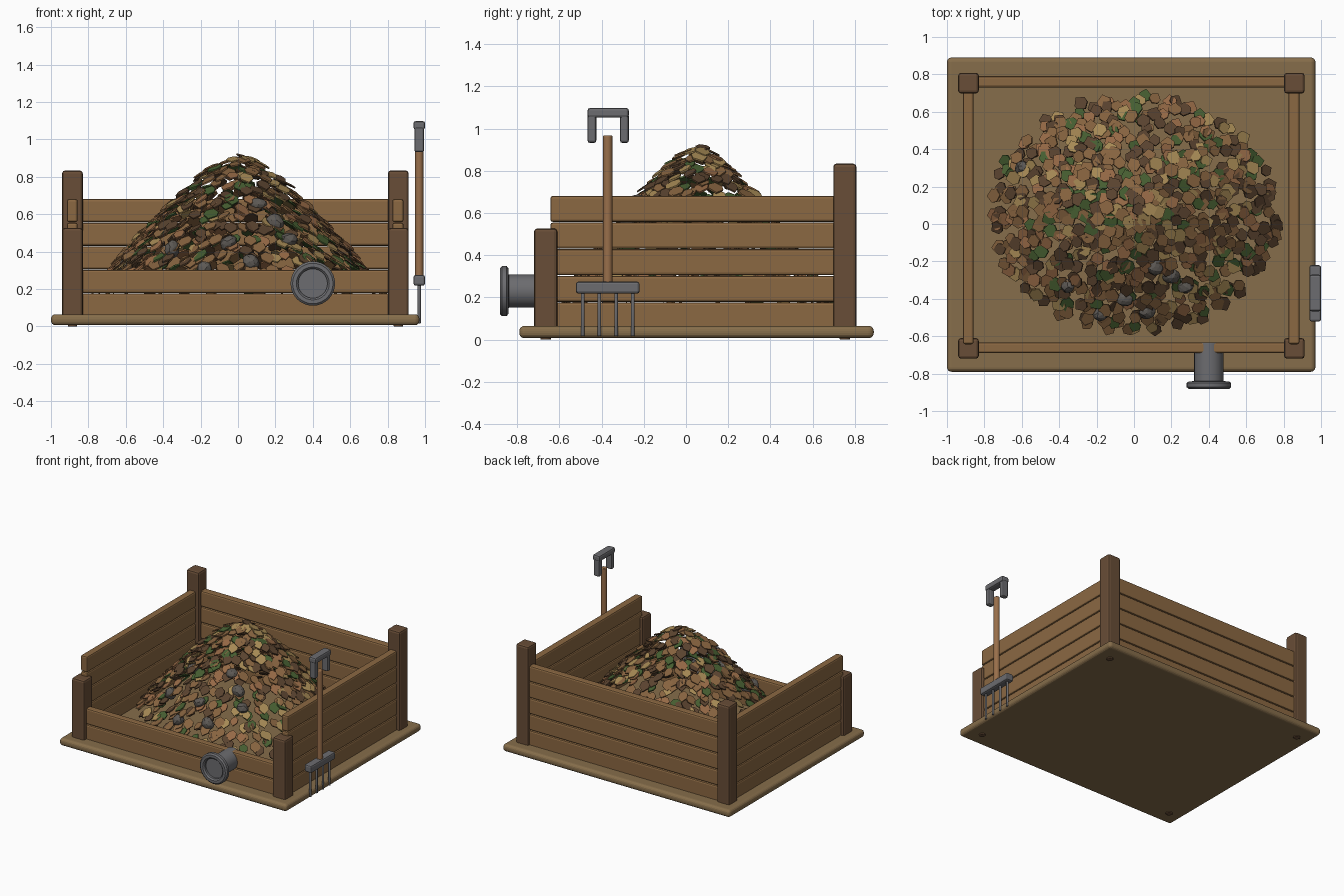
import bpy, bmesh, math, random
from mathutils import Vector, Matrix

if "Cube" in bpy.data.objects:
    bpy.data.objects.remove(bpy.data.objects["Cube"])

random.seed(7)


def material(name, rgb):
    m = bpy.data.materials.new(name)
    m.diffuse_color = (*rgb, 1)
    m.use_nodes = True
    m.node_tree.nodes["Principled BSDF"].inputs["Base Color"].default_value = m.diffuse_color
    return m


PLANK = material("plank wood", (0.26, 0.14, 0.055))
POST = material("post wood", (0.14, 0.075, 0.038))
BASE = material("base wood", (0.24, 0.155, 0.07))
HANDLE = material("handle wood", (0.32, 0.16, 0.07))
METAL = material("metal", (0.15, 0.15, 0.16))
STONE = material("stone", (0.11, 0.10, 0.09))


def finish(ob, name, mat, bevel=0.0, segments=2):
    ob.name = name
    ob.data.materials.append(mat)
    if bevel:
        b = ob.modifiers.new("bevel", "BEVEL")
        b.width, b.segments = bevel, segments
    return ob


def mesh_object(bm, name, mat):
    bmesh.ops.recalc_face_normals(bm, faces=bm.faces)
    me = bpy.data.meshes.new(name)
    bm.to_mesh(me)
    bm.free()
    ob = bpy.data.objects.new(name, me)
    bpy.context.collection.objects.link(ob)
    return finish(ob, name, mat)


def box(name, x, y, z, mat, bevel=0.012, segments=2):
    """Box from (min, max) pairs."""
    bm = bmesh.new()
    bmesh.ops.create_cube(bm, size=1)
    for v in bm.verts:
        v.co = [(lo + hi) / 2 + c * (hi - lo) for c, (lo, hi) in zip(v.co, (x, y, z))]
    ob = mesh_object(bm, name, mat)
    b = ob.modifiers.new("bevel", "BEVEL")
    b.width, b.segments = bevel, segments
    return ob


def rod(name, x, y, z0, z1, r, mat, sides=16):
    bpy.ops.mesh.primitive_cylinder_add(vertices=sides, radius=r, depth=z1 - z0,
                                        location=(x, y, (z0 + z1) / 2))
    bpy.ops.object.shade_smooth_by_angle()
    return finish(bpy.context.object, name, mat, 0.004)


# Base slab
box("base_board", (-1.0, 0.97), (-0.79, 0.89), (0.007, 0.065), BASE, 0.024, 4)

# Corner posts with small feet under the slab
for side, px in (("left", -0.885), ("right", 0.857)):
    for end, py, top in (("front", -0.665, 0.527), ("back", 0.753, 0.834)):
        box(f"{end}_{side}_post", (px - 0.055, px + 0.055), (py - 0.055, py + 0.055),
            (0.03, top), POST, 0.015)
        rod(f"{end}_{side}_foot", px, py, 0.0, 0.03, 0.025, POST)

# Stacked planks: five on the sides and back, two at the front
for i in range(5):
    z = (0.053 + i * 0.1262, 0.053 + i * 0.1262 + 0.1235)
    box(f"left_plank_{i + 1}", (-0.915, -0.857), (-0.643, 0.76), z, PLANK)
    box(f"right_plank_{i + 1}", (0.825, 0.885), (-0.643, 0.76), z, PLANK)
    box(f"back_plank_{i + 1}", (-0.87, 0.85), (0.73, 0.79), z, PLANK)
    if i < 2:
        box(f"front_plank_{i + 1}", (-0.87, 0.85), (-0.69, -0.633), z, PLANK)

# Outlet pipe: lathed profile (radius, y) with a rounded flange and recessed mouth
profile = [(0, -0.633), (0.078, -0.633), (0.078, -0.84), (0.108, -0.842), (0.119, -0.85),
           (0.119, -0.872), (0.108, -0.882), (0.088, -0.882), (0.078, -0.872),
           (0.078, -0.855), (0, -0.855)]
bm = bmesh.new()
pts = [bm.verts.new((0.4 + r, y, 0.23)) for r, y in profile]
edges = [bm.edges.new(p) for p in zip(pts, pts[1:])]
bmesh.ops.spin(bm, geom=pts + edges, cent=(0.4, 0, 0.23), axis=(0, 1, 0),
               angle=math.tau, steps=32)
bmesh.ops.remove_doubles(bm, verts=bm.verts, dist=1e-5)
pipe = mesh_object(bm, "outlet_pipe", METAL)
bpy.context.view_layer.objects.active = pipe
pipe.select_set(True)
bpy.ops.object.shade_smooth_by_angle()
pipe.select_set(False)

# Garden fork standing at the right side
FX, FY = 0.969, -0.371
rod("fork_handle", FX, FY, 0.25, 0.967, 0.022, HANDLE)
box("fork_head", (0.938, 1.0), (-0.522, -0.22), (0.218, 0.275), METAL)
for i in range(4):
    rod(f"fork_tine_{i + 1}", FX, FY + (i - 1.5) * 0.079, 0.017, 0.235, 0.009, METAL, 10)
box("fork_grip", (0.938, 1.0), (-0.467, -0.271), (1.052, 1.098), METAL)
for name, y in (("front", -0.446), ("back", -0.292)):
    box(f"fork_grip_{name}_arm", (0.943, 0.995), (y - 0.021, y + 0.021), (0.932, 1.07), METAL)

# Leaf heap: hollow elliptical mound of leaves laid like shingles
CX, CY, RX, RY = 0.0, 0.055, 0.77, 0.63


def height(rho):
    return 0.915 - 0.72 * rho ** 1.4


def mound(rho, a):
    return Vector((CX + RX * rho * math.cos(a), CY + RY * rho * math.sin(a), height(rho)))


OUTLINE = [(-0.5, 0), (-0.25, 0.38), (0.12, 0.42), (0.5, 0), (0.12, -0.42), (-0.25, -0.38)]


def add_leaf(bm, pos, yaw, pitch, roll, length):
    m = (Matrix.Translation(pos) @ Matrix.Rotation(yaw, 4, 'Z')
         @ Matrix.Rotation(pitch, 4, 'Y') @ Matrix.Rotation(roll, 4, 'X'))
    top, low = [[bm.verts.new(m @ Vector((u * length, v * length * 0.92, h)))
                 for u, v in OUTLINE] for h in (0.004, -0.004)]
    bm.faces.new(top)
    bm.faces.new(low[::-1])
    for i in range(6):
        j = (i + 1) % 6
        bm.faces.new((top[i], low[i], low[j], top[j]))


leaf_kinds = [("brown", (0.24, 0.125, 0.05), 28), ("dark_brown", (0.10, 0.055, 0.028), 30),
              ("russet", (0.30, 0.14, 0.06), 14), ("tan", (0.38, 0.25, 0.09), 12),
              ("green", (0.06, 0.11, 0.03), 16)]
heaps = [bmesh.new() for _ in leaf_kinds]
COUNT = 680
for i in range(COUNT):
    rho = math.sqrt((i + 0.5) / COUNT) + random.uniform(-0.025, 0.025)
    rho = max(rho, 0.02)
    a = i * 2.39996 + random.uniform(-0.1, 0.1)
    k = random.choices(range(5), [w for *_, w in leaf_kinds])[0]
    pos = mound(rho, a)
    green = k == 4
    pos.z += random.uniform(-0.018, 0.012) - (0.012 if green else 0)
    slope = math.atan(0.72 * 1.4 * rho ** 0.4 / 0.7)
    yaw = math.atan2(RY * math.sin(a), RX * math.cos(a)) + random.uniform(-0.5, 0.5)
    add_leaf(heaps[k], pos, yaw, slope * 0.72 + random.uniform(-0.1, 0.1),
             random.uniform(-0.15, 0.15), random.uniform(0.075, 0.1))
for bm, (kind, rgb, _) in zip(heaps, leaf_kinds):
    mesh_object(bm, f"{kind}_leaves", material(f"{kind} leaf", rgb))

# Stones poking out of the front of the heap
for i, (x, y) in enumerate([(0.11, -0.23), (-0.18, -0.48), (0.07, -0.47), (0.27, -0.33),
                            (-0.35, -0.33), (0.2, -0.28), (-0.05, -0.4), (-0.6, 0.3)]):
    rho = math.hypot((x - CX) / RX, (y - CY) / RY)
    bpy.ops.mesh.primitive_ico_sphere_add(subdivisions=2, radius=0.05,
                                          location=(x, y, height(rho) - 0.01),
                                          rotation=(i, 2 * i, 0))
    stone = finish(bpy.context.object, f"stone_{i + 1}", STONE)
    stone.scale = (1.0, 0.85, 0.75)
    for v in stone.data.vertices:
        v.co *= random.uniform(0.9, 1.08)
